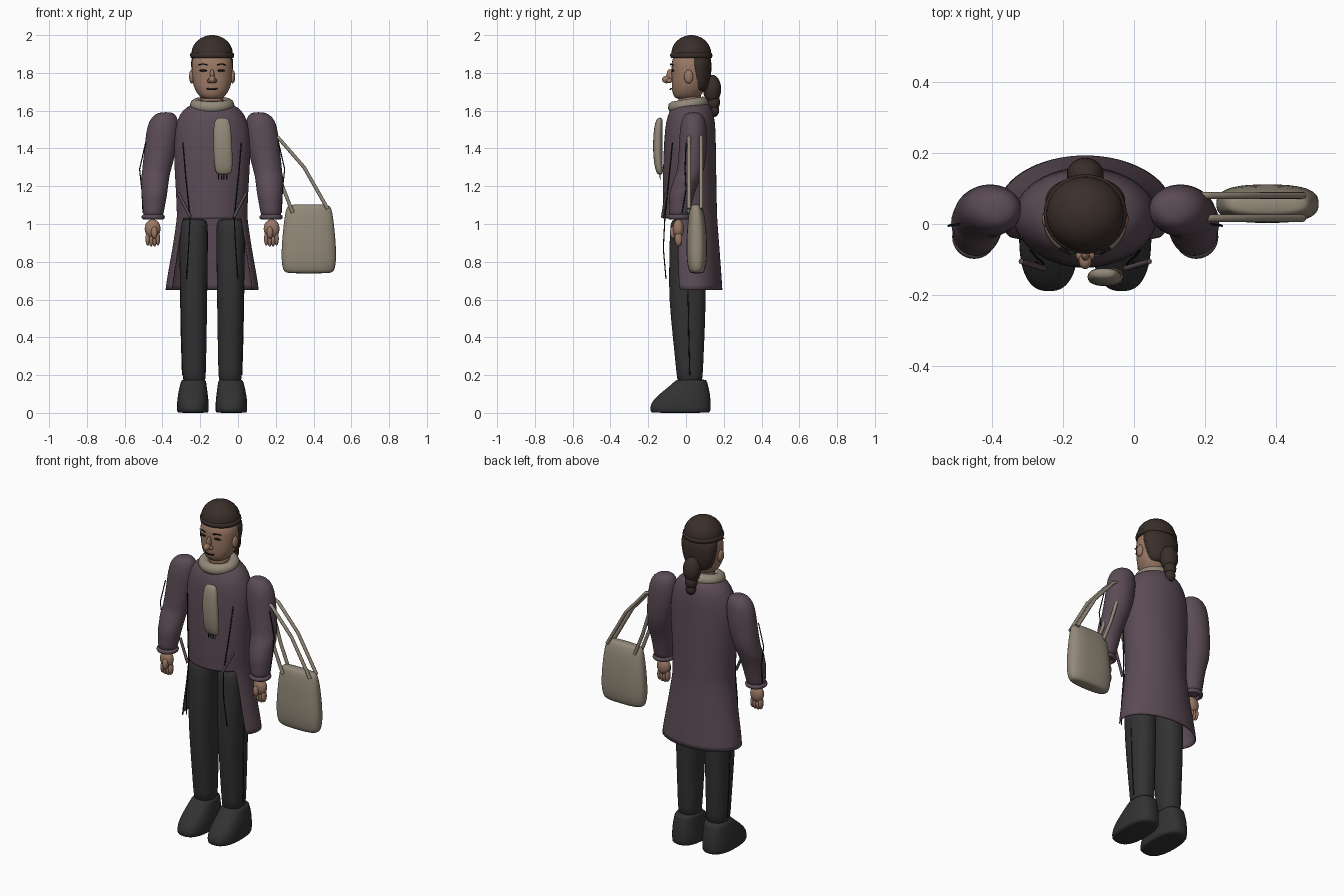
import bpy, bmesh, math
from mathutils import Matrix, Vector

CX = -0.137  # body centre line; body parts use x relative to it


def mat(name, r, g, b):
    m = bpy.data.materials.new(name)
    m.diffuse_color = (r, g, b, 1)
    return m


PURPLE = mat("plum_cloth", 0.105, 0.07, 0.09)
BEIGE = mat("beige_wool", 0.29, 0.25, 0.19)
DARK = mat("charcoal_cloth", 0.032, 0.032, 0.033)
SKIN = mat("skin", 0.33, 0.19, 0.13)
HAIR = mat("dark_brown", 0.042, 0.028, 0.023)
BLACK = mat("black", 0.008, 0.008, 0.009)


def finish(name, bm, m, mirror=False, sub=0, ox=CX):
    bmesh.ops.recalc_face_normals(bm, faces=bm.faces)
    me = bpy.data.meshes.new(name)
    bm.to_mesh(me)
    bm.free()
    for p in me.polygons:
        p.use_smooth = True
    me.materials.append(m)
    ob = bpy.data.objects.new(name, me)
    bpy.context.collection.objects.link(ob)
    ob.location.x = ox
    if mirror:
        ob.modifiers.new("mirror", 'MIRROR').use_mirror_merge = False
    if sub:
        s = ob.modifiers.new("smooth", 'SUBSURF')
        s.levels = s.render_levels = sub
    return ob


def loft(name, rings, m, e=2.0, n=32, mirror=False, sub=1, skip=None, ox=CX, caps=True):
    """Stack of superellipse rings (cx, cy, z, rx, ry); skip drops faces."""
    bm = bmesh.new()
    rows = []
    for cx, cy, z, rx, ry in rings:
        row = []
        for i in range(n):
            a = 2 * math.pi * i / n
            c, s = math.cos(a), math.sin(a)
            row.append(bm.verts.new((cx + rx * math.copysign(abs(c) ** (2 / e), c),
                                     cy + ry * math.copysign(abs(s) ** (2 / e), s), z)))
        rows.append(row)
    for k in range(len(rows) - 1):
        for i in range(n):
            a = 2 * math.pi * (i + 0.5) / n
            if skip and skip(a, (rings[k][2] + rings[k + 1][2]) / 2):
                continue
            j = (i + 1) % n
            bm.faces.new((rows[k][i], rows[k][j], rows[k + 1][j], rows[k + 1][i]))
    if caps:
        bm.faces.new(rows[0])
        bm.faces.new(rows[-1])
    return finish(name, bm, m, mirror, sub, ox)


def blobs(name, parts, m, mirror=False):
    """Group of ellipsoids given as (centre, radii)."""
    bm = bmesh.new()
    for loc, rad in parts:
        bmesh.ops.create_uvsphere(bm, u_segments=24, v_segments=14, radius=1,
                                  matrix=Matrix.Translation(loc) @ Matrix.Diagonal((*rad, 1)))
    return finish(name, bm, m, mirror)


def tube(name, paths, r, m, mirror=False, cyclic=False, ox=CX, poly=False):
    cu = bpy.data.curves.new(name, 'CURVE')
    cu.dimensions = '3D'
    cu.bevel_depth = r
    cu.bevel_resolution = 3
    cu.use_fill_caps = True
    cu.materials.append(m)
    for path in paths:
        for s in ((1, -1) if mirror else (1,)):
            sp = cu.splines.new('POLY')
            sp.points.add(len(path) - 1)
            for p, (x, y, z) in zip(sp.points, path):
                p.co = (x * s, y, z, 1)
            sp.use_cyclic_u = cyclic
            sp.use_smooth = True
    ob = bpy.data.objects.new(name, cu)
    bpy.context.collection.objects.link(ob)
    ob.location.x = ox
    return ob


# head, neck and face
loft("head", [(0, 0.005, 1.66, 0.045, 0.05), (0, 0.005, 1.672, 0.065, 0.07),
              (0, 0.012, 1.71, 0.093, 0.088), (0, 0.02, 1.76, 0.107, 0.096),
              (0, 0.023, 1.84, 0.11, 0.1), (0, 0.027, 1.91, 0.106, 0.1)], SKIN, e=2.2)
loft("neck", [(0, 0.02, 1.58, 0.06, 0.06), (0, 0.02, 1.72, 0.058, 0.06)], SKIN, sub=0)
blobs("nose", [((0, -0.085, 1.785), (0.012, 0.018, 0.035)), ((0, -0.103, 1.765), (0.018, 0.024, 0.02)),
               ((0.015, -0.088, 1.758), (0.011, 0.015, 0.012)),
               ((-0.015, -0.088, 1.758), (0.011, 0.015, 0.012))], SKIN)
blobs("ears", [((0.108, 0.014, 1.78), (0.014, 0.024, 0.036))], SKIN, mirror=True)
blobs("eyes", [((0.046, -0.069, 1.812), (0.023, 0.008, 0.006))], BLACK, mirror=True)
tube("eyebrows", [[(0.025, -0.083, 1.842), (0.05, -0.082, 1.848), (0.072, -0.068, 1.842)]],
     0.003, BLACK, mirror=True)
tube("mouth", [[(-0.028, -0.078, 1.717), (-0.01, -0.083, 1.713), (0.01, -0.083, 1.713),
                (0.028, -0.078, 1.717)]], 0.004, BLACK)

# hair with ponytail
loft("back_hair", [(0, 0.065, 1.70, 0.06, 0.045), (0, 0.068, 1.72, 0.085, 0.055),
                   (0, 0.07, 1.78, 0.105, 0.064), (0, 0.067, 1.84, 0.114, 0.068),
                   (0, 0.06, 1.91, 0.113, 0.075)], HAIR)
blobs("ponytail", [((0, 0.138, 1.715), (0.052, 0.048, 0.075)),
                   ((0, 0.146, 1.645), (0.036, 0.034, 0.045)),
                   ((0, 0.148, 1.602), (0.03, 0.028, 0.036))], HAIR)

# knit hat
loft("hat_crown", [(0, 0.028, 1.89, 0.11, 0.107)] +
     [(0, 0.028, 1.90 + 0.1 * math.sin(t), 0.109 * math.cos(t) + 0.001, 0.105 * math.cos(t) + 0.001)
      for t in (0.0, 0.25, 0.5, 0.75, 1.0, 1.25, 1.45, 1.57)], HAIR, sub=0)
loft("hat_brim", [(0, 0.028, 1.878, 0.108, 0.105), (0, 0.028, 1.881, 0.114, 0.11),
                  (0, 0.028, 1.893, 0.117, 0.112), (0, 0.028, 1.903, 0.115, 0.11),
                  (0, 0.028, 1.907, 0.108, 0.104)], HAIR, sub=0)

# long coat, open at the front below the waist
coat = loft("coat", [(0, 0.03, 1.64, 0.075, 0.075), (0, 0.03, 1.63, 0.115, 0.095),
                     (0, 0.028, 1.605, 0.155, 0.112), (0, 0.024, 1.55, 0.188, 0.13),
                     (0, 0.021, 1.45, 0.205, 0.137), (0, 0.019, 1.3, 0.2, 0.141),
                     (0, 0.019, 1.15, 0.19, 0.143), (0, 0.022, 1.045, 0.187, 0.143),
                     (0, 0.022, 1.03, 0.187, 0.143), (0, 0.03, 0.88, 0.208, 0.147),
                     (0, 0.038, 0.7, 0.242, 0.152), (0, 0.04, 0.652, 0.247, 0.153)],
            PURPLE, n=48, caps=False,
            skip=lambda a, z: z < 1.03 and math.sin(a) < -0.52)
coat.modifiers.new("cloth", 'SOLIDIFY').thickness = 0.006

# sleeves and cuffs
loft("sleeves", [(0.245, 0.04, 1.592, 0.025, 0.022), (0.248, 0.04, 1.583, 0.052, 0.045),
                 (0.256, 0.04, 1.55, 0.079, 0.065), (0.264, 0.039, 1.48, 0.087, 0.074),
                 (0.276, 0.036, 1.38, 0.084, 0.074), (0.29, 0.028, 1.31, 0.079, 0.073),
                 (0.296, 0.02, 1.27, 0.074, 0.069), (0.304, 0.006, 1.24, 0.076, 0.071),
                 (0.303, -0.012, 1.19, 0.069, 0.068), (0.307, -0.025, 1.15, 0.068, 0.067),
                 (0.307, -0.028, 1.11, 0.06, 0.06), (0.311, -0.034, 1.07, 0.057, 0.056),
                 (0.312, -0.036, 1.03, 0.05, 0.05)], PURPLE, mirror=True)
ring = [(math.cos(2 * math.pi * i / 32), math.sin(2 * math.pi * i / 32)) for i in range(32)]
for s, label in ((1, "left"), (-1, "right")):
    tube(label + "_cuff", [[(s * 0.312 + 0.049 * c, -0.036 + 0.049 * d, 1.037) for c, d in ring]],
         0.013, PURPLE, cyclic=True)

# hands
blobs("hands", [((0.315, -0.04, 0.975), (0.042, 0.03, 0.05)),
                ((0.306, -0.068, 0.955), (0.017, 0.017, 0.032))] +
      [((0.287 + 0.018 * i, -0.04, 0.922 - 0.006 * (i in (1, 2))), (0.012, 0.02, 0.036))
       for i in range(4)], SKIN, mirror=True)

# trousers and shoes
loft("trouser_legs", [(0.098, 0.0, 1.028, 0.058, 0.06), (0.098, 0.0, 1.015, 0.073, 0.08),
                      (0.098, 0.0, 0.97, 0.077, 0.086), (0.098, 0.005, 0.75, 0.074, 0.095),
                      (0.097, 0.008, 0.6, 0.071, 0.098), (0.096, 0.014, 0.4, 0.067, 0.084),
                      (0.095, 0.02, 0.2, 0.062, 0.069), (0.095, 0.02, 0.15, 0.06, 0.066)],
     DARK, e=2.3, mirror=True)
loft("shoes", [(0.102, -0.03, 0.0, 0.08, 0.152), (0.102, -0.03, 0.004, 0.084, 0.16),
               (0.102, -0.03, 0.05, 0.085, 0.162), (0.102, -0.007, 0.1, 0.079, 0.135),
               (0.1, 0.017, 0.145, 0.071, 0.1), (0.098, 0.027, 0.17, 0.066, 0.084),
               (0.098, 0.027, 0.178, 0.058, 0.075)], DARK, e=2.5, mirror=True)

# scarf, hanging end and fringe
tube("scarf_collar", [[(0.085 * c, 0.012 + 0.075 * d, 1.63 + 0.012 * d) for c, d in ring]],
     0.033, BEIGE, cyclic=True)
loft("scarf_end", [(0.062, -0.138, 1.262, 0.028, 0.01), (0.062, -0.138, 1.27, 0.042, 0.017),
                   (0.06, -0.147, 1.31, 0.049, 0.023), (0.056, -0.151, 1.42, 0.05, 0.026),
                   (0.053, -0.146, 1.52, 0.047, 0.023), (0.053, -0.14, 1.555, 0.035, 0.016),
                   (0.053, -0.138, 1.563, 0.02, 0.008)], BEIGE, e=2.3)
tube("scarf_fringe", [[(0.032 + 0.016 * i, -0.138, 1.27), (0.034 + 0.015 * i, -0.136, 1.235)]
                      for i in range(4)], 0.0025, BLACK)

# pocket welts and dark seams
tube("pocket_welts", [[(0.18, -0.105, 1.165), (0.115, -0.125, 1.035)]], 0.008, PURPLE, mirror=True)
tube("coat_seams", [[(0.155, -0.072, 1.43), (0.14, -0.09, 1.25), (0.117, -0.112, 1.03)],
                    [(0.117, -0.112, 1.03), (0.125, -0.12, 0.87), (0.137, -0.106, 0.71)]],
     0.003, BLACK, mirror=True)
tube("sleeve_seams", [[(0.352, 0.0, 1.43), (0.384, -0.005, 1.29), (0.372, 0.0, 1.18),
                       (0.366, -0.02, 1.06)]], 0.003, BLACK, mirror=True)
tube("trouser_seams", [[(0.168, 0.01, 0.68), (0.163, 0.015, 0.4), (0.157, 0.02, 0.2)]],
     0.003, BLACK, mirror=True)

# shoulder bag and its two straps
loft("bag", [(0.375, 0.057, 0.738, 0.11, 0.028), (0.375, 0.057, 0.746, 0.132, 0.04),
             (0.375, 0.057, 0.78, 0.143, 0.05), (0.375, 0.057, 0.85, 0.147, 0.056),
             (0.375, 0.057, 0.97, 0.137, 0.052), (0.375, 0.055, 1.06, 0.126, 0.042),
             (0.375, 0.053, 1.095, 0.115, 0.03), (0.375, 0.053, 1.104, 0.095, 0.02)],
     BEIGE, e=2.7, ox=0)
tube("bag_straps", [[(0.29, y, 1.06), (0.235, y, 1.2), (0.18, y, 1.38), (0.18, y, 1.47),
                     (0.215, y, 1.455), (0.35, y, 1.3), (0.475, y, 1.08)] for y in (0.016, 0.08)],
     0.01, BEIGE, ox=0)
